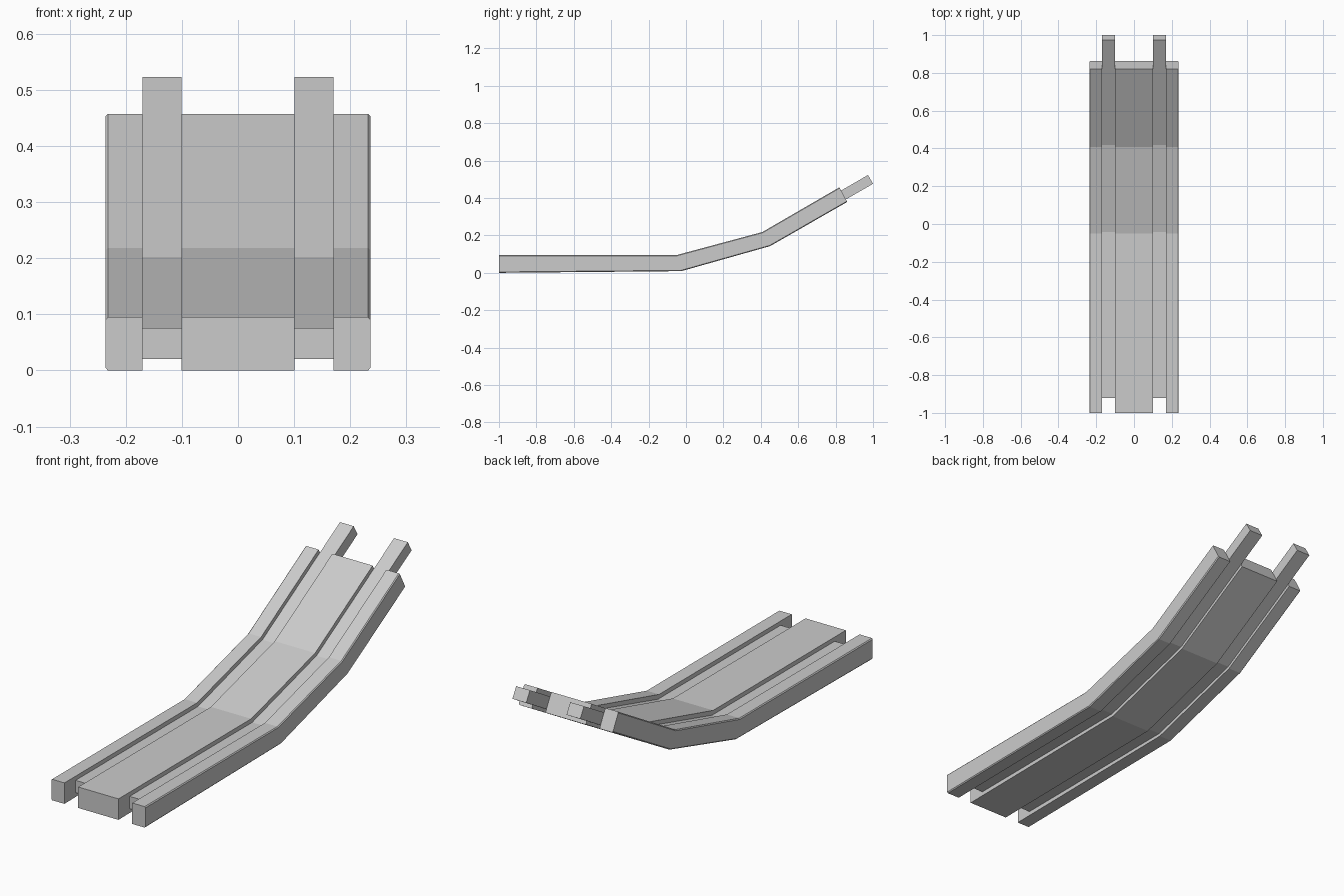
import bpy

if "Cube" in bpy.data.objects:
    bpy.data.objects.remove(bpy.data.objects["Cube"])

# Side profiles as (y, z) stations: lower edge and upper edge
SLAB_LOW = [(-1, 0.0), (-0.025, 0.009), (0.45, 0.143), (0.862, 0.379)]
SLAB_TOP = [(-1, 0.095), (-0.05, 0.095), (0.408, 0.218), (0.82, 0.457)]
ROD_LOW = [(-0.92, 0.02), (-0.03, 0.024), (0.443, 0.155), (1.0, 0.476)]
ROD_TOP = [(-0.92, 0.076), (-0.043, 0.076), (0.418, 0.202), (0.973, 0.523)]


def sweep(name, section, low, top):
    """Sweep a section of (x, height fraction) points along the profile."""
    n = len(section)
    verts = []
    for (y0, z0), (y1, z1) in zip(low, top):
        for x, t in section:
            verts.append((x, y0 + (y1 - y0) * t, z0 + (z1 - z0) * t))
    faces = [tuple(range(n)),
             tuple(reversed(range(len(verts) - n, len(verts))))]
    for s in range(len(low) - 1):
        for i in range(n):
            a, b = s * n + i, s * n + (i + 1) % n
            faces.append((b, a, a + n, b + n))
    mesh = bpy.data.meshes.new(name)
    mesh.from_pydata(verts, [], faces)
    mesh.update()
    obj = bpy.data.objects.new(name, mesh)
    bpy.context.collection.objects.link(obj)
    return obj


def box(x0, x1):
    return [(x0, 0), (x1, 0), (x1, 1), (x0, 1)]


# Wide centre deck
sweep("centre_deck", box(-0.101, 0.101), SLAB_LOW, SLAB_TOP)

# Outer rails with chamfered outside edges
rail = [(0.17, 0), (0.232, 0), (0.236, 0.05),
        (0.236, 0.95), (0.232, 1), (0.17, 1)]

# Rails and sunken connector rods on both sides
for side, sign in (("right", 1), ("left", -1)):
    for part, sec, low, top in (
            ("outer_rail", rail, SLAB_LOW, SLAB_TOP),
            ("groove_rod", box(0.101, 0.17), ROD_LOW, ROD_TOP)):
        pts = [(sign * x, t) for x, t in sec]
        if sign < 0:
            pts.reverse()
        sweep(f"{side}_{part}", pts, low, top)
